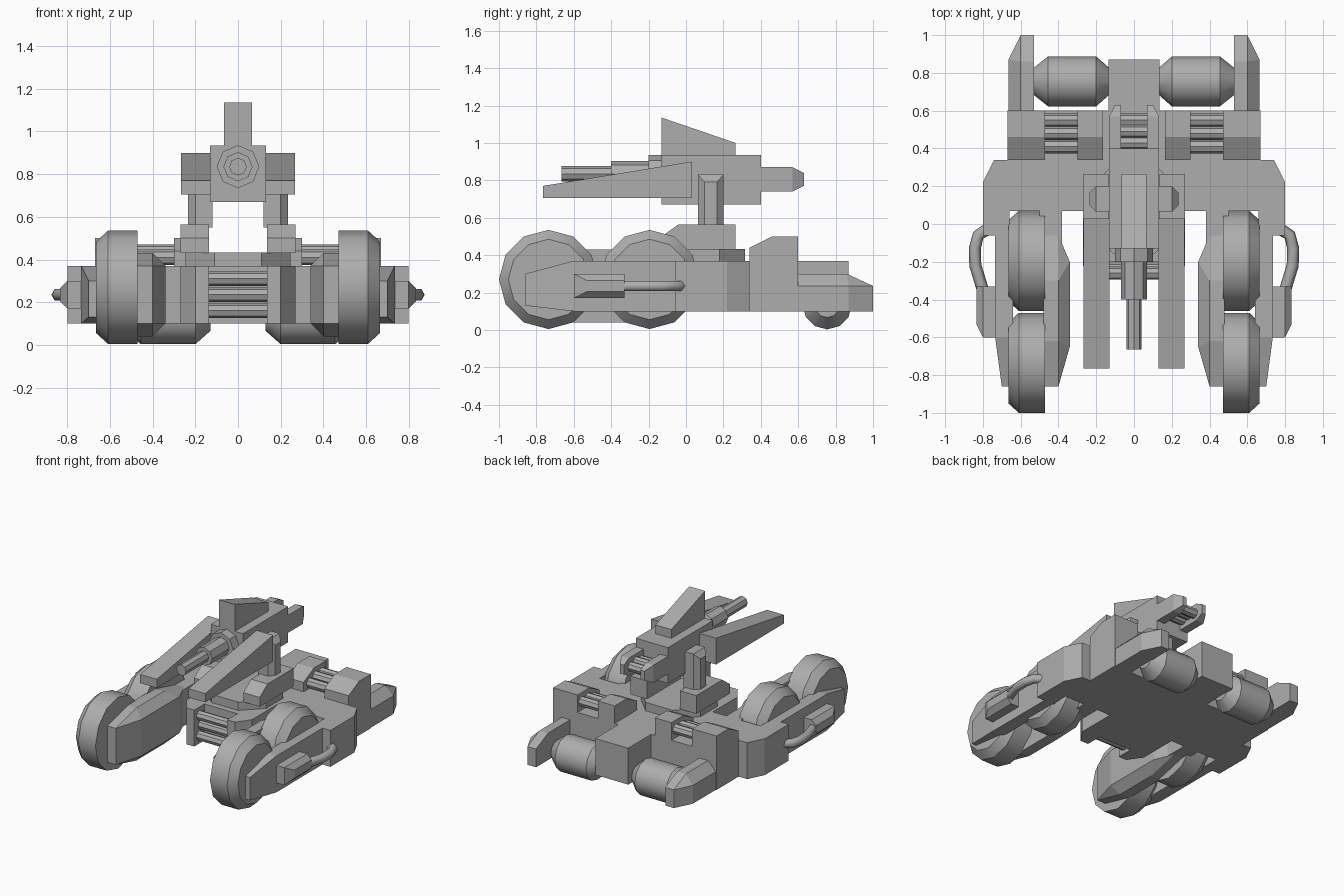
import bpy
import bmesh
import math
from mathutils import Vector

default_cube = bpy.data.objects.get("Cube")
if default_cube:
    bpy.data.objects.remove(default_cube, do_unlink=True)

grey = bpy.data.materials.new("plain_grey")
grey.use_nodes = True
grey.diffuse_color = (0.42, 0.42, 0.42, 1)
grey.node_tree.nodes["Principled BSDF"].inputs["Base Color"].default_value = grey.diffuse_color


def finish(name, bm, mirror=False, smooth=False):
    """Turn a bmesh into a named object, optionally mirrored across x."""
    bmesh.ops.recalc_face_normals(bm, faces=bm.faces)
    mesh = bpy.data.meshes.new(name)
    bm.to_mesh(mesh)
    bm.free()
    mesh.materials.append(grey)
    obj = bpy.data.objects.new(name, mesh)
    bpy.context.collection.objects.link(obj)
    if mirror:
        modifier = obj.modifiers.new("Mirror", "MIRROR")
        modifier.use_clip = False
        modifier.use_mirror_merge = False
    if smooth:
        bpy.ops.object.select_all(action="DESELECT")
        obj.select_set(True)
        bpy.context.view_layer.objects.active = obj
        bpy.ops.object.shade_smooth_by_angle(angle=math.radians(34))
    return obj


def solid(name, points, mirror=False):
    """Convex faceted block wrapped around its corner points."""
    bm = bmesh.new()
    for point in points:
        bm.verts.new(point)
    result = bmesh.ops.convex_hull(bm, input=bm.verts)
    loose = [v for v in bm.verts if not v.link_faces]
    bmesh.ops.delete(bm, geom=loose, context="VERTS")
    bmesh.ops.dissolve_limit(bm, angle_limit=math.radians(1), verts=bm.verts, edges=bm.edges)
    return finish(name, bm, mirror)


def corners(xs, ys, zs):
    return [(x, y, z) for x in xs for y in ys for z in zs]


def box(name, xs, ys, zs, mirror=False):
    return solid(name, corners(xs, ys, zs), mirror)


def side_profile(name, xs, outline, mirror=False):
    """Convex (y, z) outline stretched along x."""
    return solid(name, [(x, y, z) for x in xs for y, z in outline], mirror)


def lathe(name, axis, centre, rings, sides=12, mirror=False, smooth=True):
    """Rings of (position, radius) around a line along x or y."""
    bm = bmesh.new()
    loops = []
    for along, radius in rings:
        loop = []
        for i in range(sides):
            angle = math.tau * i / sides
            across, up = radius * math.sin(angle), radius * math.cos(angle)
            offset = (along, across, up) if axis == "X" else (across, along, up)
            loop.append(bm.verts.new(Vector(centre) + Vector(offset)))
        loops.append(loop)
    for a, b in zip(loops, loops[1:]):
        for i in range(sides):
            j = (i + 1) % sides
            bm.faces.new((a[i], a[j], b[j], b[i]))
    bm.faces.new(loops[0])
    bm.faces.new(loops[-1])
    return finish(name, bm, mirror, smooth)


def bars(name, xs, spots, radius, mirror=False):
    for number, (y, z) in enumerate(spots):
        lathe(f"{name}_{number}", "X", (0, y, z), [(x, radius) for x in xs], 8, mirror)


# Hull: a flat slab cut from a symmetrical plan, with a forked prow
HULL = (0.1, 0.37)
half = [(.135, -.2), (.135, -.32), (.2, -.32), (.27, -.22), (.27, .07), (.66, .07),
        (.66, -.06), (.8, -.06), (.8, .22), (.74, .34), (.67, .34), (.67, .6),
        (.135, .6), (.135, .87)]
bm = bmesh.new()
plan = half + [(-x, y) for x, y in reversed(half)]
base = bm.faces.new([bm.verts.new((x, y, HULL[0])) for x, y in plan])
top = bmesh.ops.extrude_face_region(bm, geom=[base])["geom"]
bmesh.ops.translate(bm, vec=(0, 0, HULL[1] - HULL[0]),
                    verts=[v for v in top if isinstance(v, bmesh.types.BMVert)])
finish("hull", bm)
bars("prow_bar", (-.14, .14), [(-.26, .16), (-.24, .235), (-.26, .31)], .035)

# Wheels with a bevelled outer rim
for label, y in (("front", -.735), ("rear", -.195)):
    lathe(f"{label}_wheel", "X", (0, y, .27),
          [(.47, .265), (.61, .265), (.665, .215)], mirror=True)

# Plates on both sides of the wheels
solid("outer_wheel_plate",
      corners((.64, .7), [-.86], (.13, .3))
      + corners((.64, .735), (-.6, -.05), HULL), True)
solid("inner_wheel_plate",
      corners((.4, .48), (-.86, -.06), HULL)
      + corners((.4, .48), (-.62, -.3), (.04, .43))
      + corners([.34], (-.65, -.2), HULL), True)
box("inner_plate_mount", (.38, .5), (-.1, .1), HULL, True)

# Exhaust box and bent pipe
solid("exhaust_box",
      corners((.72, .8), (-.6, -.33), (.17, .3))
      + corners([.835], (-.53, -.33), (.205, .265)), True)
curve = bpy.data.curves.new("exhaust_pipe", "CURVE")
curve.dimensions = "3D"
curve.bevel_depth = .032
curve.bevel_resolution = 1
curve.use_fill_caps = True
path = [(.8, -.35), (.84, -.22), (.843, -.13), (.825, -.06), (.78, -.03)]
spline = curve.splines.new("POLY")
spline.points.add(len(path) - 1)
for point, (x, y) in zip(spline.points, path):
    point.co = (x, y, .235, 1)
curve.materials.append(grey)
pipe = bpy.data.objects.new("exhaust_pipe", curve)
bpy.context.collection.objects.link(pipe)
pipe.modifiers.new("Mirror", "MIRROR").use_mirror_merge = False

# Rear deck blocks joined by bars
deck = [(.34, .36), (.34, .44), (.46, .5), (.6, .5), (.6, .36)]
side_profile("outer_deck_block", (.47, .67), deck, True)
side_profile("inner_deck_block", (.165, .3), deck, True)
bars("deck_bar", (.29, .48), [(.41, .41), (.48, .435), (.55, .435)], .036, True)

# Rear barrels and bevelled tail fins
lathe("rear_barrel", "X", (0, .755, .135),
      [(.13, .07), (.2, .132), (.455, .132), (.535, .068)], mirror=True)
solid("tail_fin",
      corners((.53, .6), [.59], (.1, .3)) + corners((.53, .6), [.86], [.3])
      + corners((.53, .6), [1], (.1, .235))
      + corners([.665], (.59, .87), (.1, .235)), True)

# Turntable and its shoulders
ring = [(x * a, .08 + y * b) for a, b in ((.11, .235), (.245, .1))
        for x in (-1, 1) for y in (-1, 1)]
solid("turntable", [(x, y, z) for x, y in ring for z in (.36, .432)])
side_profile("turret_shoulder", (.135, .27),
             [(-.13, .43), (-.13, .5), (-.04, .565), (.265, .565), (.265, .43)], True)
solid("turret_pillar",
      corners((.12, .2), (.065, .2), (.55, .83))
      + corners([.235], (.1, .165), (.55, .79)), True)

# Turret body with crest
box("turret_body", (-.132, .132), (-.13, .4), (.67, .935))
side_profile("turret_crest", (-.065, .065), [(-.13, .93), (-.13, 1.135), (.265, 1), (.265, .93)])

# Main gun in three steps
for name, end, radius in (("gun_collar", -.2, .1), ("gun_sleeve", -.4, .068), ("gun_barrel", -.665, .041)):
    lathe(name, "Y", (0, 0, .835), [(end, radius), (-.12, radius)], 8, smooth=False)

# Wedge side guards and tail prongs
side_profile("side_guard", (.13, .267),
             [(-.765, .705), (-.765, .77), (0, .893), (.03, .9), (.03, .705)], True)
solid("tail_prong",
      corners((.068, .132), (.39, .57), (.74, .87))
      + corners((.068, .1), [.63], (.77, .84)), True)
bars("tail_bar", (-.08, .08), [(.43, .8), (.49, .815), (.55, .8)], .035)
